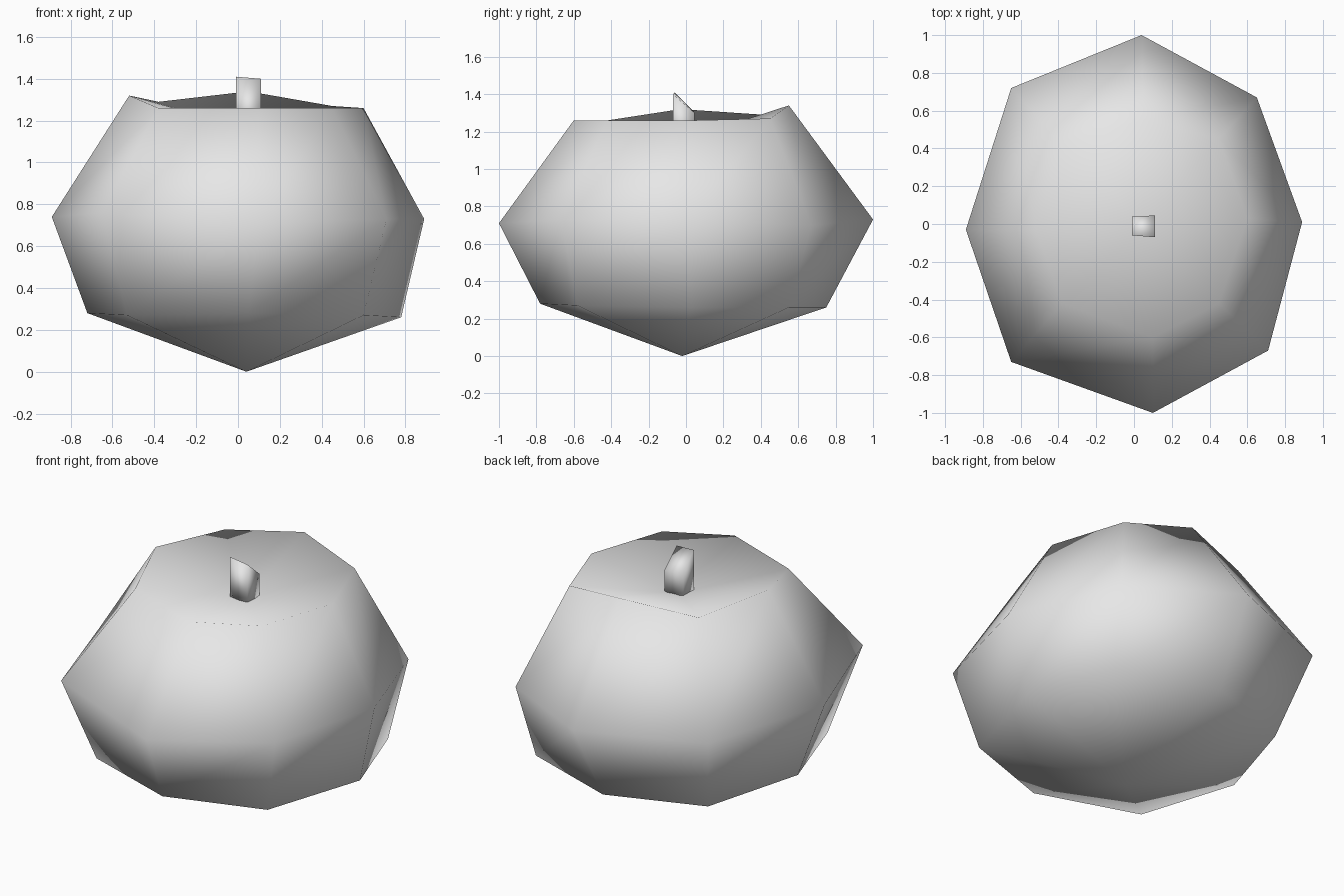
import bpy
import bmesh

default_cube = bpy.data.objects.get("Cube")
if default_cube:
    bpy.data.objects.remove(default_cube, do_unlink=True)


def make_material(name, colour):
    material = bpy.data.materials.new(name)
    material.use_nodes = True
    material.diffuse_color = colour
    material.node_tree.nodes["Principled BSDF"].inputs["Base Color"].default_value = colour
    return material


def add_ring(bm, points):
    """Create one closed loop of vertices, counter-clockwise from above."""
    return [bm.verts.new(point) for point in points]


def bridge_rings(bm, lower, upper):
    """Join two loops of equal length with quads."""
    count = len(lower)
    for i in range(count):
        j = (i + 1) % count
        bm.faces.new((lower[i], lower[j], upper[j], upper[i]))


def fan_to_pole(bm, ring, pole_point):
    """Close a loop with triangles that meet in one point."""
    pole = bm.verts.new(pole_point)
    for i, vert in enumerate(ring):
        bm.faces.new((vert, ring[(i + 1) % len(ring)], pole))


def finish_object(bm, name, material):
    """Turn the bmesh into a smooth shaded object."""
    bmesh.ops.recalc_face_normals(bm, faces=bm.faces)
    mesh = bpy.data.meshes.new(name)
    for face in bm.faces:
        face.smooth = True
    bm.to_mesh(mesh)
    bm.free()
    mesh.materials.append(material)
    obj = bpy.data.objects.new(name, mesh)
    bpy.context.collection.objects.link(obj)
    return obj


light_grey = make_material("light grey", (0.8, 0.8, 0.8, 1))

# Squat gourd body: three irregular eight-sided rings
lower_ring = [(.78, .03, .26), (.6, .55, .26), (.02, .75, .26), (-.53, .55, .26),
              (-.72, -.02, .28), (-.53, -.57, .27), (.05, -.78, .28), (.6, -.58, .27)]
middle_ring = [(.89, .01, .73), (.65, .67, .7), (.04, 1, .73), (-.65, .72, .73),
               (-.89, -.03, .74), (-.65, -.73, .76), (.1, -1, .71), (.71, -.67, .73)]
rim_ring = [(.6, .03, 1.26), (.45, .45, 1.27), (.05, .55, 1.34), (-.38, .42, 1.29),
            (-.52, -.03, 1.32), (-.38, -.42, 1.26), (.1, -.6, 1.26), (.45, -.42, 1.26)]

body = bmesh.new()
rings = [add_ring(body, points) for points in (lower_ring, middle_ring, rim_ring)]
for lower, upper in zip(rings, rings[1:]):
    bridge_rings(body, lower, upper)

# Pointed underside and sunken top
fan_to_pole(body, rings[0], (.04, -.02, 0))
fan_to_pole(body, rings[-1], (.05, 0, 1.16))
finish_object(body, "gourd_body", light_grey)

# Short four-sided stem with a slanted cut
stem_top = [(-.01, -.06, 1.41), (.11, -.07, 1.4), (.11, .045, 1.3), (-.01, .04, 1.31)]
stem_base = [(x, y, 1.15) for x, y, z in stem_top]

stem = bmesh.new()
base, top = add_ring(stem, stem_base), add_ring(stem, stem_top)
bridge_rings(stem, base, top)
stem.faces.new(top)
stem.faces.new(list(reversed(base)))
finish_object(stem, "stem", light_grey)
